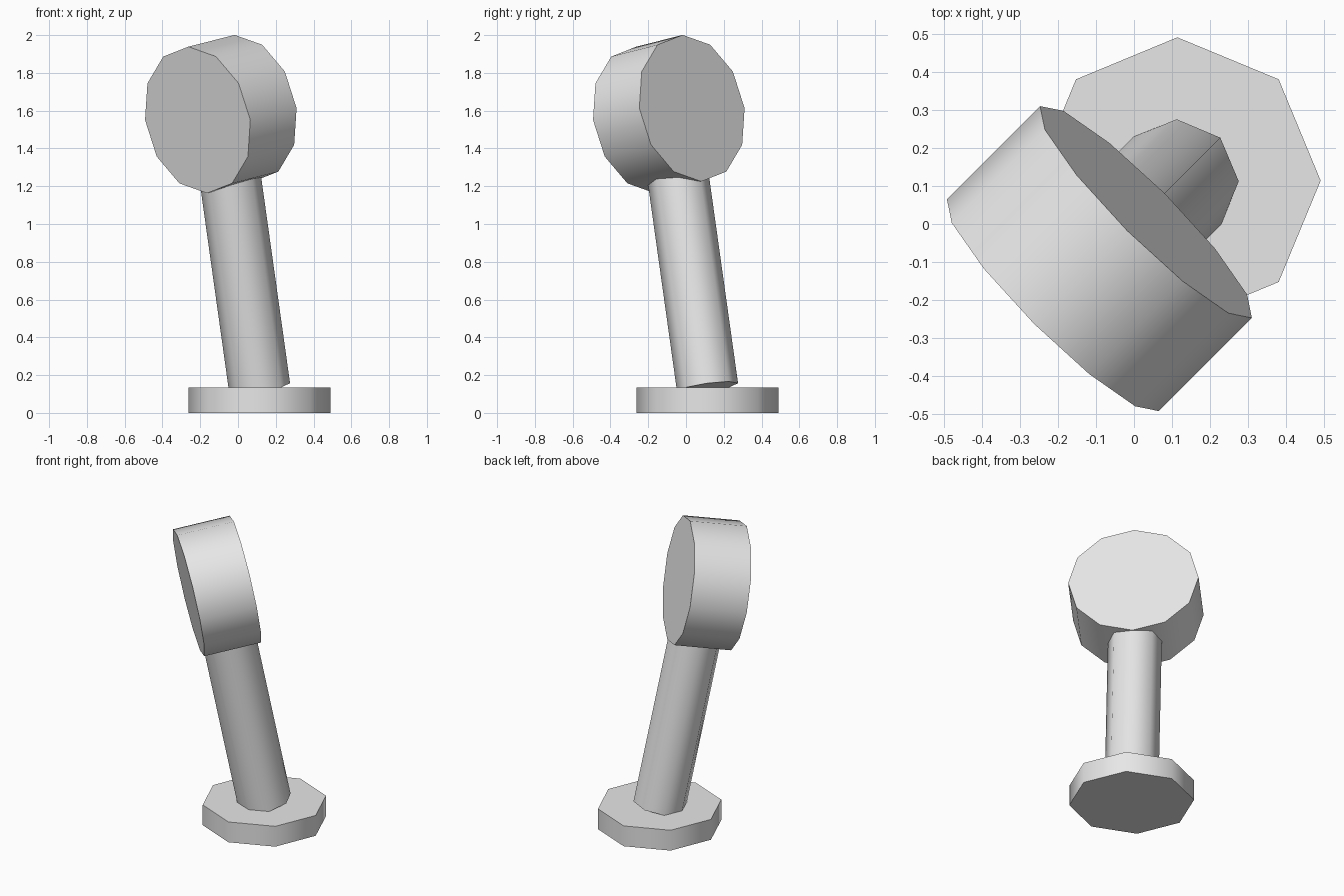
import bpy
import bmesh
from math import radians, tan
from mathutils import Matrix, Vector

cube = bpy.data.objects.get("Cube")
if cube:
    bpy.data.objects.remove(cube, do_unlink=True)

grey = bpy.data.materials.new("plain grey")
grey.use_nodes = True
grey.diffuse_color = (0.8, 0.8, 0.8, 1)
grey.node_tree.nodes["Principled BSDF"].inputs["Base Color"].default_value = grey.diffuse_color

# Everything leans in the diagonal plane, so all tilts turn about this axis
HINGE = Vector((1, -1, 0)).normalized()


def cylinder(name, sides, radius, length, centre, tilt=0, spin=0):
    """Capped cylinder whose axis is tipped from z towards (-x, -y)."""
    turn = Matrix.Rotation(radians(tilt), 4, HINGE) @ Matrix.Rotation(radians(spin), 4, "Z")
    bm = bmesh.new()
    bmesh.ops.create_cone(bm, cap_ends=True, segments=sides, radius1=radius,
                          radius2=radius, depth=length)
    mesh = bpy.data.meshes.new(name)
    bm.to_mesh(mesh)
    bm.free()
    mesh.materials.append(grey)
    obj = bpy.data.objects.new(name, mesh)
    obj.matrix_world = Matrix.Translation(centre) @ turn
    bpy.context.collection.objects.link(obj)
    bpy.ops.object.select_all(action="DESELECT")
    obj.select_set(True)
    bpy.context.view_layer.objects.active = obj
    bpy.ops.object.shade_smooth_by_angle(angle=radians(50))
    return obj


# Octagonal foot plate
foot = Vector((0.114, 0.114, 0.0))
plate_height = 0.135
cylinder("base_plate", 8, 0.377, plate_height, foot + Vector((0, 0, plate_height / 2)))

# Leaning post, running from the plate up into the head
post_tilt = 11.2
post_length = 1.4
post_axis = Matrix.Rotation(radians(post_tilt), 3, HINGE) @ Vector((0, 0, 1))
post_centre = foot + Vector((0, 0, plate_height)) + post_axis * post_length / 2
cylinder("post", 8, 0.163, post_length, post_centre, post_tilt)

# Drum-shaped head, facing the front right and slightly down
cylinder("head", 12, 0.394, 0.352, Vector((-0.091, -0.091, 1.582)), -79.8, 45)
